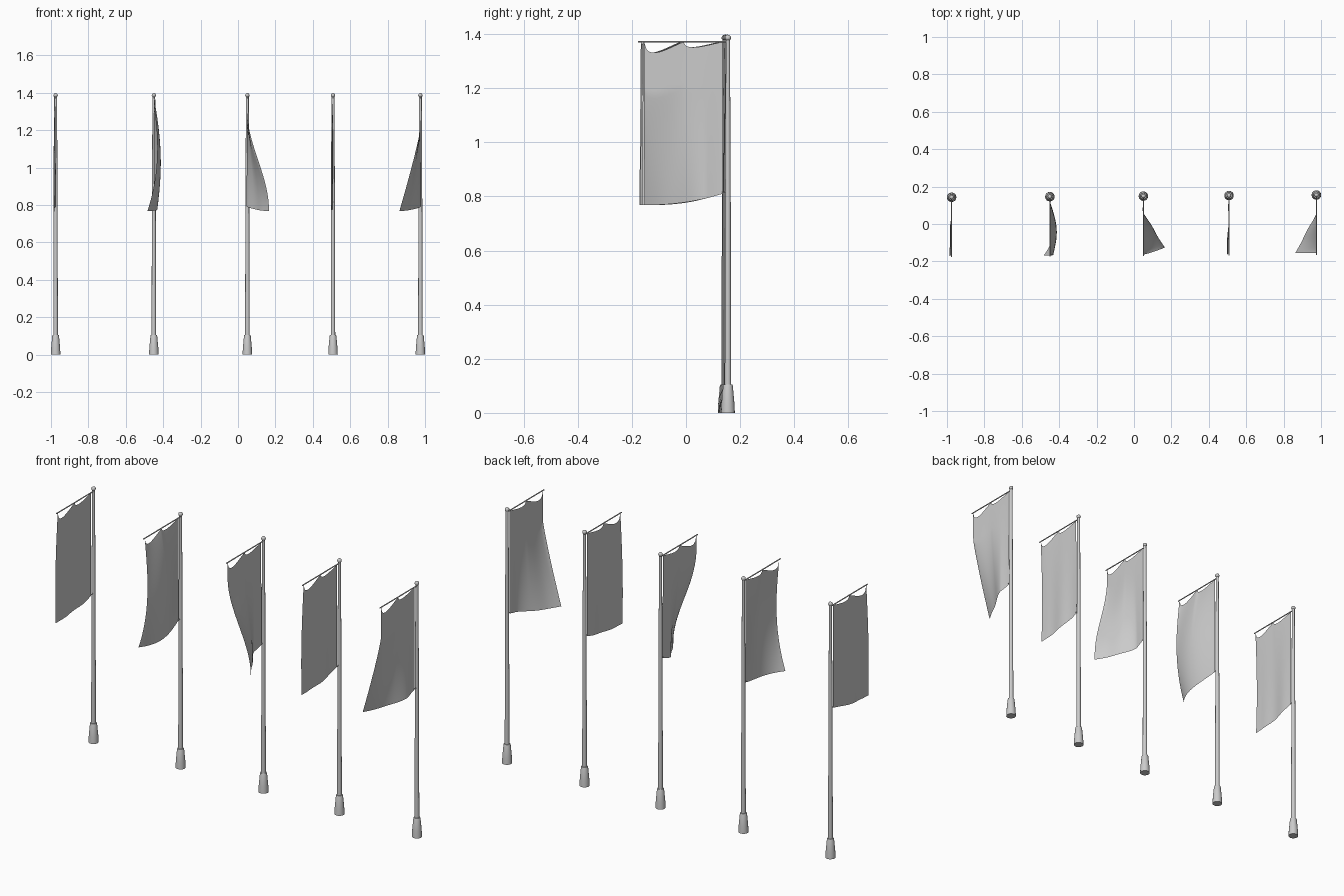
import bpy, bmesh, math

if "Cube" in bpy.data.objects:
    bpy.data.objects.remove(bpy.data.objects["Cube"])

TOP = 1.372                      # crossbar height
POLES = [-0.975, -0.45, 0.05, 0.508, 0.975]


def clamp(t):
    return max(0.0, min(1.0, t))


def smooth(t):
    t = clamp(t)
    return t * t * (3 - 2 * t)


def finish(bm, name, angle=35):
    bmesh.ops.recalc_face_normals(bm, faces=bm.faces)
    me = bpy.data.meshes.new(name)
    bm.to_mesh(me)
    bm.free()
    ob = bpy.data.objects.new(name, me)
    bpy.context.collection.objects.link(ob)
    bpy.ops.object.select_all(action='DESELECT')
    ob.select_set(True)
    bpy.context.view_layer.objects.active = ob
    bpy.ops.object.shade_smooth_by_angle(angle=math.radians(angle))
    return ob


def lathe(name, x, y, profile, sides=16):
    bm = bmesh.new()
    rings = [[bm.verts.new((x + r * math.cos(2 * math.pi * i / sides),
                            y + r * math.sin(2 * math.pi * i / sides), z))
              for i in range(sides)] for r, z in profile]
    for a, b in zip(rings, rings[1:]):
        for i in range(sides):
            j = (i + 1) % sides
            bm.faces.new((a[i], a[j], b[j], b[i]))
    bm.faces.new(rings[0])
    bm.faces.new(rings[-1])
    return finish(bm, name)


def rod(name, x, y0, y1, z, r):
    bpy.ops.mesh.primitive_cylinder_add(vertices=10, radius=r, depth=abs(y1 - y0),
                                        location=(x, (y0 + y1) / 2, z),
                                        rotation=(math.pi / 2, 0, 0))
    bpy.context.object.name = name
    bpy.ops.object.shade_smooth_by_angle()


# Sideways swing of each cloth: u runs from pole to free edge, v from top to bottom
def swing(k, u, v):
    out = clamp((u - 0.22) / 0.78) ** 1.15
    ripple = 0.005 * v * math.sin(9 * u + 1.3 * k) * math.sin(math.pi * min(1, u + 0.15))
    if k == 1:
        belly = 0.034 * math.sin(math.pi * v ** 0.9 * 0.8) * math.sin(math.pi * u ** 1.1)
        return belly + 0.02 * u ** 3 * math.sin(math.pi * v) - 0.034 * (u * v) ** 4 * u
    if k == 2:
        return 0.115 * smooth((v - 0.12) / 0.86) * out + ripple
    if k == 4:
        return -0.112 * clamp((v - 0.27) / 0.73) ** 1.15 * out + ripple
    return -0.012 * math.sin(math.pi * v * 0.75) * u + ripple


def cloth(k, x, y):
    nu, nv = 32, 40
    bm = bmesh.new()
    grid = []
    for j in range(nv + 1):
        v = j / nv
        row = []
        for i in range(nu + 1):
            u = i / nu
            # scallops sag between the three hanging points
            if u < 0.5:
                s, depth = 1 - u / 0.5, 0.020
            else:
                s, depth = (1 - u) / 0.5, 0.040
            if u < 0.5:
                s = 1 - s
                s = 1 - s
            sag = depth * math.sin(math.pi * s ** 0.5)
            zt = TOP - 0.001 - sag
            zb = 0.768 + 0.042 * (1 - u) ** 2.2
            d = 0.02 + 0.290 * u + 0.005 * u * v
            if k == 2:
                d -= 0.040 * u * smooth((v - 0.2) / 0.8)
            if k == 4:
                d -= 0.006 * u * v
            row.append(bm.verts.new((x + swing(k, u, v), y - d, zt + (zb - zt) * v)))
        grid.append(row)
    for j in range(nv):
        for i in range(nu):
            bm.faces.new((grid[j][i], grid[j + 1][i], grid[j + 1][i + 1], grid[j][i + 1]))
    finish(bm, f"banner_cloth_{k + 1}", 80)


for k, x in enumerate(POLES):
    y = 0.143 + 0.003 * k        # the row is very slightly skewed
    # tapered foot, pole shaft and ball finial
    lathe(f"pole_base_{k + 1}", x, y, [(0.0255, 0), (0.024, 0.035), (0.018, 0.1), (0.016, 0.105)])
    lathe(f"pole_shaft_{k + 1}", x, y, [(0.0120, 0.1), (0.0105, 0.75), (0.0075, 1.38)])
    bpy.ops.mesh.primitive_uv_sphere_add(segments=16, ring_count=10, radius=0.0115,
                                         location=(x, y, 1.386))
    bpy.context.object.name = f"ball_finial_{k + 1}"
    bpy.ops.object.shade_smooth()
    # crossbar, lower tie and hanging cloth
    rod(f"crossbar_{k + 1}", x, y, y - 0.32, TOP, 0.003)
    rod(f"lower_tie_{k + 1}", x, y, y - 0.022, 0.815, 0.0025)
    cloth(k, x, y)
